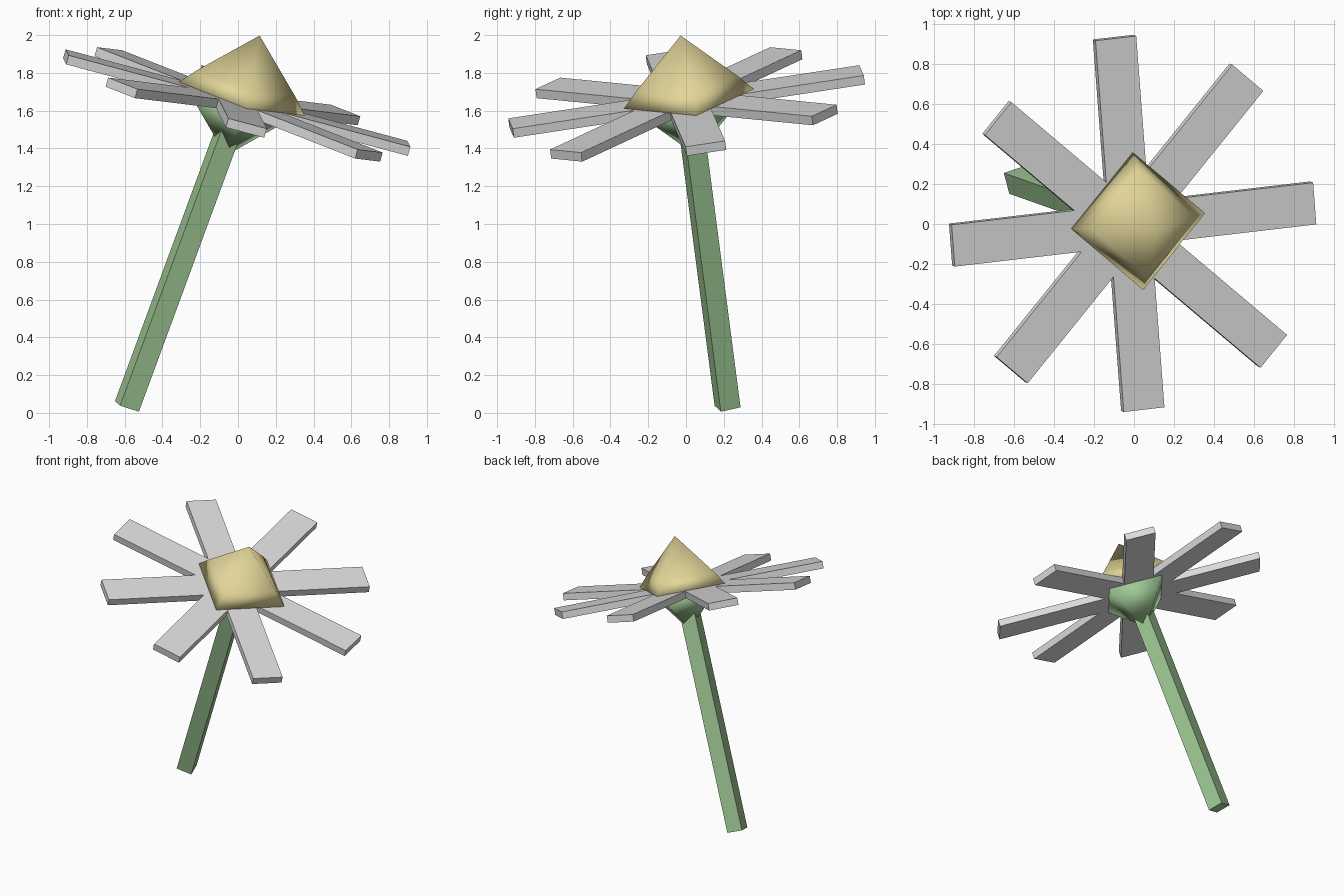
import bpy, bmesh
from math import radians
from mathutils import Matrix, Vector

cube = bpy.data.objects.get("Cube")
if cube:
    bpy.data.objects.remove(cube, do_unlink=True)


def material(name, rgb):
    mat = bpy.data.materials.new(name)
    mat.use_nodes = True
    mat.diffuse_color = (*rgb, 1)
    mat.node_tree.nodes["Principled BSDF"].inputs["Base Color"].default_value = (*rgb, 1)
    return mat


grey = material("petal grey", (0.72, 0.72, 0.72))
yellow = material("soft yellow", (0.76, 0.67, 0.32))
green = material("leaf green", (0.35, 0.58, 0.30))


def frame(normal, side):
    """Rotation whose z is the normal and whose x follows the side direction."""
    n = Vector(normal).normalized()
    s = Vector(side)
    u = (s - n * s.dot(n)).normalized()
    return Matrix((u, n.cross(u), n)).transposed().to_4x4()


def add_object(name, bm, mat, matrix, smooth=False):
    bmesh.ops.recalc_face_normals(bm, faces=bm.faces)
    for f in bm.faces:
        f.smooth = smooth
    mesh = bpy.data.meshes.new(name)
    bm.to_mesh(mesh)
    bm.free()
    mesh.materials.append(mat)
    obj = bpy.data.objects.new(name, mesh)
    obj.matrix_world = matrix
    bpy.context.collection.objects.link(obj)


def add_bar(name, size, centre, mat, matrix):
    bm = bmesh.new()
    bmesh.ops.create_cube(bm, size=1, matrix=Matrix.Translation(centre) @ Matrix.Diagonal((*size, 1)))
    add_object(name, bm, mat, matrix)


def add_pyramid(name, rings, tip, mat, matrix):
    """Four-sided pyramid from (radius, height) rings and a tip height."""
    bm = bmesh.new()
    loops = [[bm.verts.new((r * x, r * y, h)) for x, y in ((1, 0), (0, 1), (-1, 0), (0, -1))]
             for r, h in rings]
    bm.faces.new(loops[0])
    top = bm.verts.new((0, 0, tip))
    for i in range(4):
        j = (i + 1) % 4
        for low, high in zip(loops, loops[1:]):
            bm.faces.new((low[i], low[j], high[j], high[i]))
        bm.faces.new((loops[-1][i], loops[-1][j], top))
    add_object(name, bm, mat, matrix, smooth=True)


# Tilted plane of the flower head
head = frame((0.283, -0.13, 1), (0.9, 0.105, -0.241))


def on_head(x, y):
    return Matrix.Translation((x, y, 1.667 - 0.283 * x + 0.13 * y)) @ head


# Petals: four crossing bars
for i, (x, y) in enumerate(((0, -0.003), (-0.02, 0), (-0.02, 0), (0.01, -0.055))):
    add_bar(f"petal_pair_{i + 1}", (1.885, 0.212, 0.05), (0, 0, -0.025), grey,
            on_head(x, y) @ Matrix.Rotation(radians(45 * i), 4, 'Z'))

# Yellow centre above and green cup below
add_pyramid("flower_centre", ((0.348, 0), (0.268, 0.088)), 0.35, yellow, on_head(0.02, 0.015))
add_pyramid("flower_cup", ((0.30, -0.02),), -0.315, green, on_head(0.02, 0.015))

# Leaning square stem
stem = Matrix.Translation((-0.588, 0.22, 0.034)) @ frame((0.368, -0.13, 1), (0.96, 0.25, 0))
add_bar("stem", (0.11, 0.11, 1.6), (0, 0, 0.8), green, stem)
